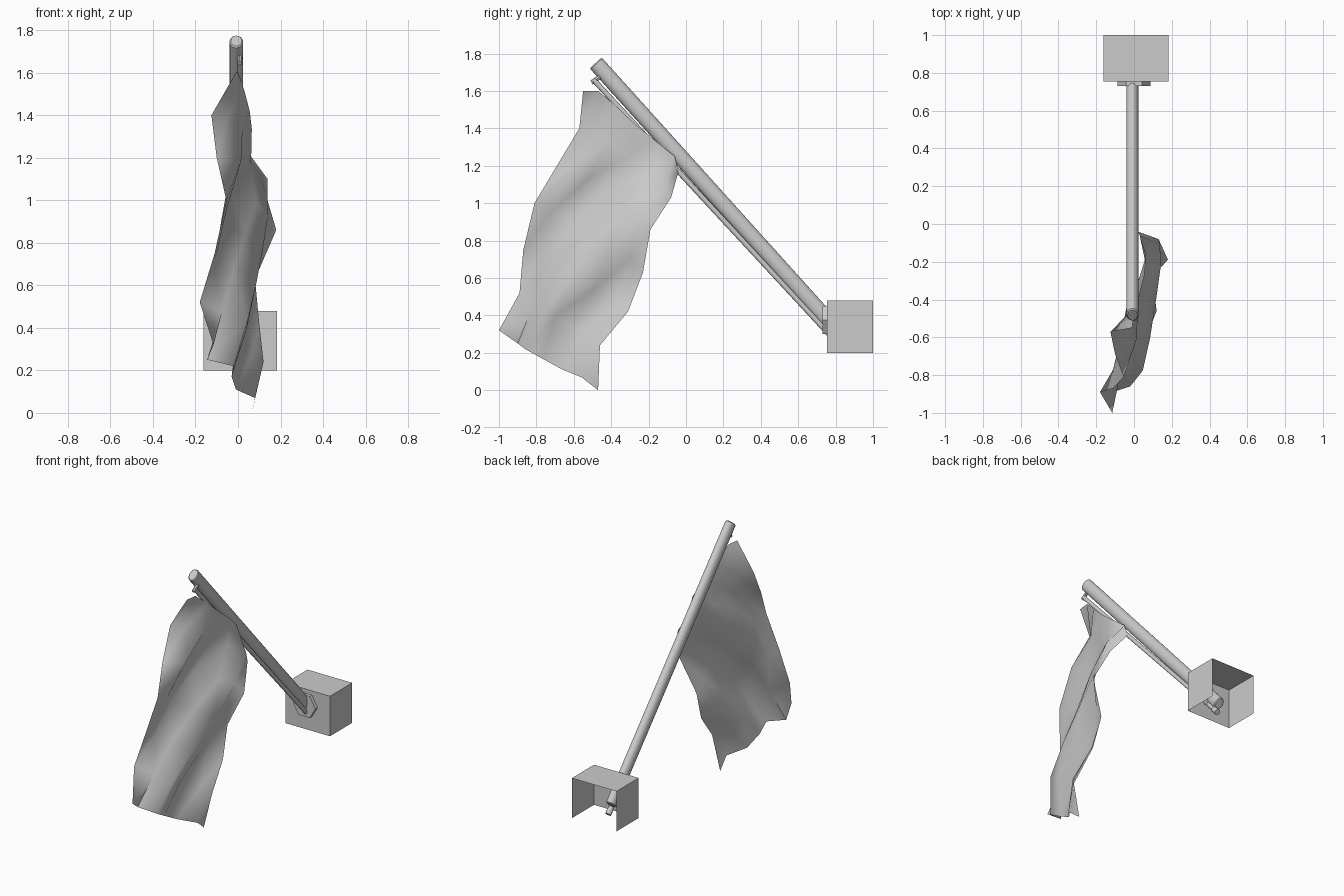
import bpy, bmesh, math
from mathutils import Vector, Matrix

if "Cube" in bpy.data.objects:
    bpy.data.objects.remove(bpy.data.objects["Cube"])

grey = bpy.data.materials.new("plain_grey")
grey.use_nodes = True
colour = (0.6, 0.6, 0.6, 1)
grey.diffuse_color = colour
grey.node_tree.nodes["Principled BSDF"].inputs["Base Color"].default_value = colour


def finish(name, bm, smooth_angle=None):
    mesh = bpy.data.meshes.new(name)
    bm.to_mesh(mesh)
    bm.free()
    mesh.materials.append(grey)
    obj = bpy.data.objects.new(name, mesh)
    bpy.context.collection.objects.link(obj)
    if smooth_angle:
        bpy.ops.object.select_all(action='DESELECT')
        obj.select_set(True)
        bpy.context.view_layer.objects.active = obj
        bpy.ops.object.shade_smooth_by_angle(angle=math.radians(smooth_angle))
    return obj


def rod(name, start, end, radius, sides=16, stretch=1.0, bevel=0.0, spin=0):
    """Cylinder between two points; stretch widens it away from the x axis."""
    start, end = Vector(start), Vector(end)
    axis = (end - start).normalized()
    side = Vector((1, 0, 0))
    up = axis.cross(side)
    frame = Matrix((side, up, axis)).transposed().to_4x4()
    frame.translation = (start + end) / 2
    bm = bmesh.new()
    bmesh.ops.create_cone(bm, cap_ends=True, segments=sides, radius1=radius,
                          radius2=radius, depth=(end - start).length)
    bm.transform(Matrix.Rotation(math.radians(spin), 4, 'Z'))
    bmesh.ops.scale(bm, vec=(1, stretch, 1), verts=bm.verts)
    if bevel:
        caps = [e for e in bm.edges if any(len(f.verts) > 4 for f in e.link_faces)]
        bmesh.ops.bevel(bm, geom=caps, offset=bevel, segments=1, affect='EDGES')
    bm.transform(frame)
    return finish(name, bm, 40 if sides > 6 else None)


# Wall box: thin sheets, open at the back and underneath
bm = bmesh.new()
bmesh.ops.create_cube(bm, size=1)
bm.normal_update()
bmesh.ops.delete(bm, geom=[f for f in bm.faces if f.normal.y > 0.5 or f.normal.z < -0.5],
                 context='FACES')
bmesh.ops.scale(bm, vec=(0.345, 0.245, 0.28), verts=bm.verts)
bmesh.ops.translate(bm, vec=(0.01, 0.877, 0.34), verts=bm.verts)
finish("wall_box", bm)

# Hexagonal collar, pole, cord rod and their end fittings
rod("hex_collar", (0, 0.73, 0.375), (0, 0.757, 0.375), 0.087, sides=6, spin=30)
rod("pole", (-0.008, -0.483, 1.75), (-0.008, 0.84, 0.282), 0.032, stretch=1.35, bevel=0.006)
rod("cord_rod", (0.01, -0.49, 1.655), (0.01, 0.82, 0.24), 0.014, sides=10)
rod("cord_end", (0.01, 0.81, 0.25), (0.01, 0.845, 0.213), 0.02, sides=10)
rod("cord_eye", (0.008, -0.505, 1.645), (0.008, -0.46, 1.675), 0.012, sides=8)

# Flag outline: four wavy edges
left = [(-.01, -.55, 1.6), (-.125, -.57, 1.4), (-.1, -.69, 1.2), (-.055, -.81, 1),
        (-.11, -.87, .75), (-.18, -.89, .52), (-.115, -1, .32)]
right = [(.02, -.04, 1.17), (.13, -.08, 1.03), (.18, -.19, .86), (.08, -.23, .63),
         (.1, -.31, .42), (.12, -.46, .24), (.065, -.47, 0)]
top = [left[0], (0, -.47, 1.6), (.03, -.37, 1.515), (.055, -.27, 1.42),
       (.065, -.165, 1.335), (.03, -.06, 1.25), right[0]]
bottom = [left[-1], (-.145, -.9, .25), (-.02, -.86, .22), (-.03, -.77, .17),
          (-.01, -.66, .11), (.08, -.56, .07), right[-1]]
left, right, top, bottom = ([Vector(p) for p in e] for e in (left, right, top, bottom))
steps = len(left) - 1


def flag_point(i, j):
    u, v = i / steps, j / steps
    sides = left[j].lerp(right[j], u)
    ends = top[i].lerp(bottom[i], v)
    corners = left[0].lerp(right[0], u).lerp(left[-1].lerp(right[-1], u), v)
    point = sides + ends - corners
    # Inside the outline, folds run diagonally from low left to high right
    if 0 < i < steps and 0 < j < steps:
        wave = math.cos(math.tau * (1.25 * u + v - 0.1) / 0.8)
        fold = -0.08 + 0.2 * u - 0.065 * wave
        # The first row still hangs close to the top edge
        point.x = (point.x + fold) / 2 + 0.02 * u if j == 1 else fold
    return point


bm = bmesh.new()
grid = [[bm.verts.new(flag_point(i, j)) for i in range(steps + 1)] for j in range(steps + 1)]
for j in range(steps):
    for i in range(steps):
        quad = (grid[j][i], grid[j + 1][i], grid[j + 1][i + 1], grid[j][i + 1])
        # Split each cell along the fold direction
        bm.faces.new((quad[0], quad[1], quad[3]))
        bm.faces.new((quad[1], quad[2], quad[3]))
finish("flag", bm, 80)
